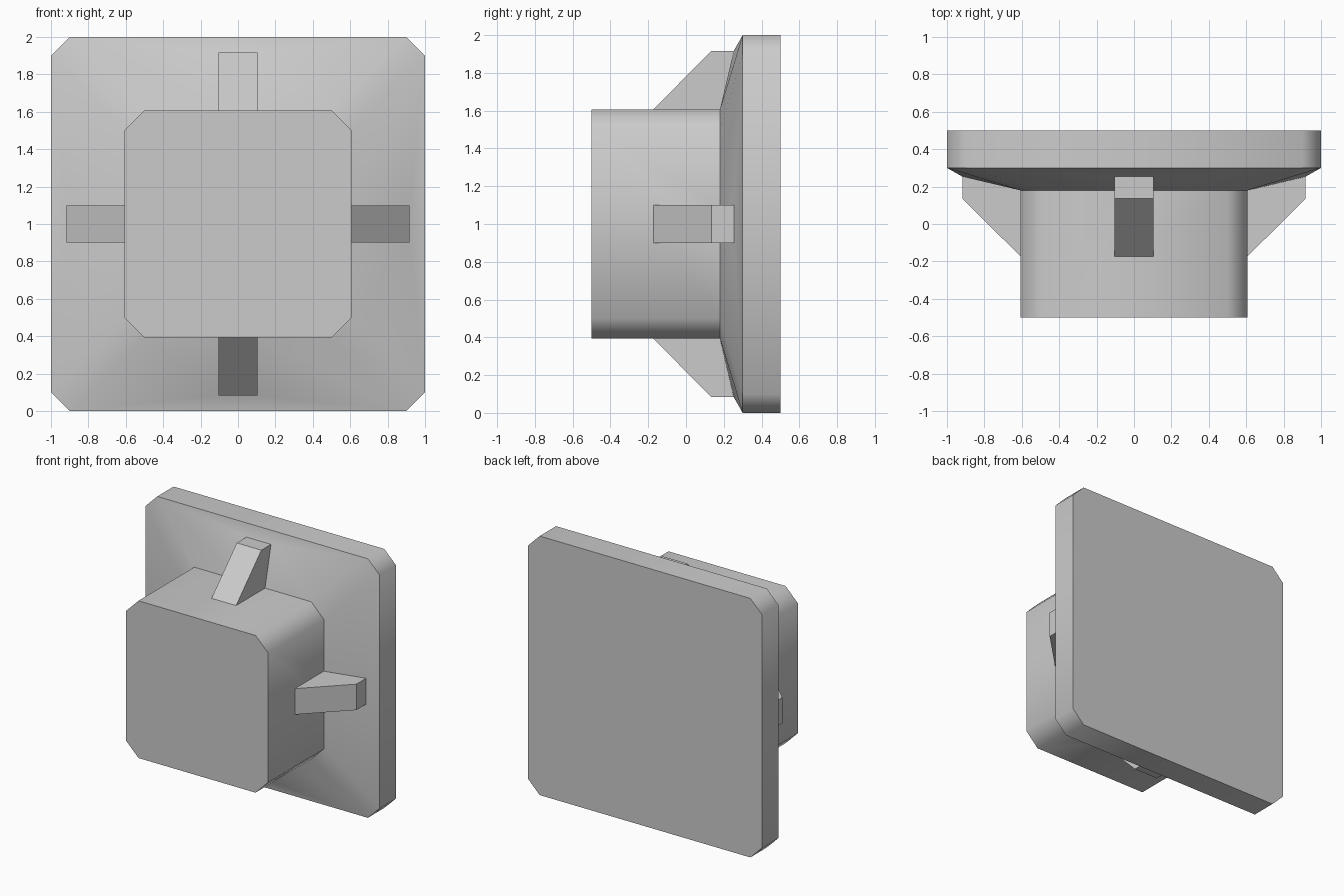
import bpy, bmesh, math

if "Cube" in bpy.data.objects:
    bpy.data.objects.remove(bpy.data.objects["Cube"])

RO, CO = 1.0, 0.9        # plate half size and start of its corner chamfer
RI, CI = 0.607, 0.5      # block half size and start of its corner chamfer
Y_BACK, Y_RIM, Y_NECK, Y_FRONT = 0.5, 0.3, 0.18, -0.5
R_TIP, Y_TIP = 0.917, 0.253   # where the rib tips meet the sloped face


def place(k, u, r, y):
    """Point on side k (quarter turns about the y axis): u along, r outward."""
    s, c = round(math.sin(k * math.pi / 2)), round(math.cos(k * math.pi / 2))
    return (u * c + r * s, y, 1 + r * c - u * s)


def finish(bm, name, smooth_angle):
    bmesh.ops.remove_doubles(bm, verts=bm.verts[:], dist=1e-4)
    bmesh.ops.recalc_face_normals(bm, faces=bm.faces[:])
    mesh = bpy.data.meshes.new(name)
    bm.to_mesh(mesh)
    bm.free()
    ob = bpy.data.objects.new(name, mesh)
    bpy.context.collection.objects.link(ob)
    if smooth_angle:
        bpy.ops.object.select_all(action='DESELECT')
        ob.select_set(True)
        bpy.context.view_layer.objects.active = ob
        bpy.ops.object.shade_smooth_by_angle(angle=math.radians(smooth_angle))


# Plate, sloped face and square block as one skin
bm = bmesh.new()


def face(points):
    bm.faces.new([bm.verts.new(p) for p in points])


back, front = [], []
for k in range(4):
    w = 0.105 if k % 2 == 0 else 0.1

    def P(u, r, y, k=k):
        return place(k, u, r, y)

    back += [P(-CO, RO, Y_BACK), P(CO, RO, Y_BACK)]
    front += [P(-CI, RI, Y_FRONT), P(CI, RI, Y_FRONT)]
    # straight side and following corner of the rim
    rim_l, rim_r, rim_c = P(-CO, RO, Y_RIM), P(CO, RO, Y_RIM), P(RO, CO, Y_RIM)
    face([P(-CO, RO, Y_BACK), P(CO, RO, Y_BACK), rim_r, rim_l])
    face([P(CO, RO, Y_BACK), P(RO, CO, Y_BACK), rim_c, rim_r])
    # slope, slightly raised where the rib lands
    nk_l, nk_r, nk_c = P(-CI, RI, Y_NECK), P(CI, RI, Y_NECK), P(RI, CI, Y_NECK)
    tip_l, tip_r = P(-w, R_TIP, Y_TIP), P(w, R_TIP, Y_TIP)
    root_l, root_r = P(-w, RI, Y_NECK), P(w, RI, Y_NECK)
    face([rim_l, rim_r, tip_r, tip_l])
    face([rim_l, tip_l, root_l, nk_l])
    face([tip_r, rim_r, nk_r, root_r])
    face([tip_l, tip_r, root_r, root_l])
    face([rim_r, rim_c, nk_c, nk_r])
    # block side and corner
    face([nk_l, root_l, root_r, nk_r, P(CI, RI, Y_FRONT), P(-CI, RI, Y_FRONT)])
    face([nk_r, nk_c, P(RI, CI, Y_FRONT), P(CI, RI, Y_FRONT)])
face(back)
face(front)
finish(bm, "plate_and_block", 50)

# Four bracing ribs
profile = [(RI, Y_NECK), (RI, -0.173), (R_TIP, 0.135), (R_TIP, Y_TIP)]
for k, side in enumerate(("top", "right", "bottom", "left")):
    w = 0.105 if k % 2 == 0 else 0.1
    bm = bmesh.new()
    a, b = [[bm.verts.new(place(k, u, r, y)) for r, y in profile] for u in (-w, w)]
    bm.faces.new(a)
    bm.faces.new(b[::-1])
    for i in (1, 2):     # only the exposed slanted and tip faces
        bm.faces.new([a[i + 1], a[i], b[i], b[i + 1]])
    finish(bm, "rib_" + side, None)
